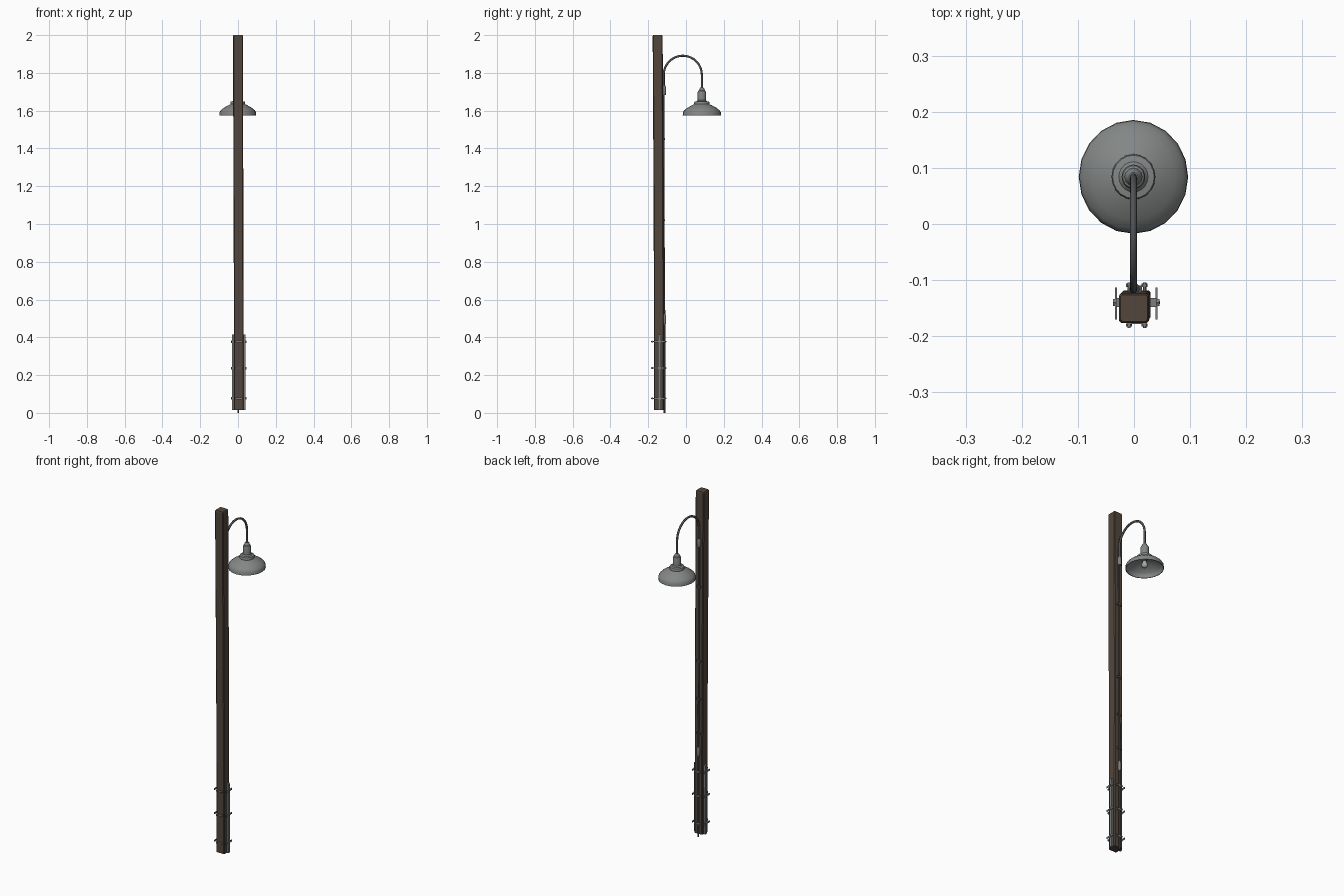
import bpy, bmesh, math
from mathutils import Vector

if "Cube" in bpy.data.objects:
    bpy.data.objects.remove(bpy.data.objects["Cube"])


def mat(name, rgb):
    m = bpy.data.materials.new(name)
    m.diffuse_color = (*rgb, 1)
    m.use_nodes = True
    m.node_tree.nodes["Principled BSDF"].inputs["Base Color"].default_value = m.diffuse_color
    return m


WOOD = mat("dark weathered wood", (0.085, 0.062, 0.046))
STEEL = mat("grey steel", (0.2, 0.21, 0.21))
DARK = mat("dark steel", (0.085, 0.085, 0.085))
SHADE = mat("grey enamel", (0.23, 0.24, 0.24))
GLASS = mat("bulb glass", (0.4, 0.4, 0.38))


def finish(name, bm, m, smooth=None):
    bmesh.ops.recalc_face_normals(bm, faces=bm.faces)
    me = bpy.data.meshes.new(name)
    bm.to_mesh(me)
    bm.free()
    me.materials.append(m)
    ob = bpy.data.objects.new(name, me)
    bpy.context.collection.objects.link(ob)
    if smooth:
        bpy.ops.object.select_all(action='DESELECT')
        bpy.context.view_layer.objects.active = ob
        ob.select_set(True)
        bpy.ops.object.shade_smooth_by_angle(angle=math.radians(smooth))
    return ob


def box(name, lo, hi, m):
    bm = bmesh.new()
    bmesh.ops.create_cube(bm, size=1)
    for v in bm.verts:
        v.co = Vector([(a + b) / 2 + c * (b - a) for a, b, c in zip(lo, hi, v.co)])
    return finish(name, bm, m)


def tube(name, pts, r, m, n=8):
    """Sweep a round section along a path lying in a plane."""
    bm = bmesh.new()
    pts = [Vector(p) for p in pts]
    rings = []
    for i, p in enumerate(pts):
        t = (pts[min(i + 1, len(pts) - 1)] - pts[max(i - 1, 0)]).normalized()
        u = Vector((0, 0, 1)) if abs(t.x) > 0.9 else Vector((1, 0, 0))
        w = t.cross(u).normalized()
        u = w.cross(t)
        rings.append([bm.verts.new(p + r * (math.cos(a) * u + math.sin(a) * w))
                      for a in (2 * math.pi * k / n for k in range(n))])
    for a, b in zip(rings, rings[1:]):
        for k in range(n):
            bm.faces.new((a[k], a[(k + 1) % n], b[(k + 1) % n], b[k]))
    bm.faces.new(rings[0])
    bm.faces.new(rings[-1])
    return finish(name, bm, m, 50)


def lathe(name, prof, centre, m, n=20, sy=1.0, smooth=35):
    bm = bmesh.new()
    rings = [[bm.verts.new((centre[0] + r * math.cos(2 * math.pi * k / n),
                            centre[1] + sy * r * math.sin(2 * math.pi * k / n), z))
              for k in range(n)] for r, z in prof]
    for a, b in zip(rings, rings[1:]):
        for k in range(n):
            bm.faces.new((a[k], a[(k + 1) % n], b[(k + 1) % n], b[k]))
    bmesh.ops.remove_doubles(bm, verts=bm.verts, dist=1e-5)
    return finish(name, bm, m, smooth)


# Wooden post: chamfered square section with a slight lean
bm = bmesh.new()
h, c = 0.0265, 0.004
section = [(h, -h + c), (h, h - c), (h - c, h), (-h + c, h),
           (-h, h - c), (-h, -h + c), (-h + c, -h), (h - c, -h)]
levels = [(0.004, -0.144, 0.015, 0.97), (0.004, -0.144, 0.5, 0.96),
          (0.002, -0.146, 1.2, 0.98), (0.0, -0.150, 1.994, 1.0), (0.0, -0.150, 2.0, 0.9)]
rings = [[bm.verts.new((cx + x * s, cy + y * s, z)) for x, y in section]
         for cx, cy, z, s in levels]
for a, b in zip(rings, rings[1:]):
    for k in range(8):
        bm.faces.new((a[k], a[(k + 1) % 8], b[(k + 1) % 8], b[k]))
bm.faces.new(rings[0])
bm.faces.new(rings[-1])
finish("post", bm, WOOD)

# Steel side bars at the foot
PX, PY = 0.004, -0.144
for s, side in ((-1, "left"), (1, "right")):
    xs = sorted((PX + s * 0.0255, PX + s * 0.036))
    box(side + "_foot_bar", (xs[0], PY - 0.004, 0.015), (xs[1], PY + 0.012, 0.415), STEEL)

# Three clamps: straps on four sides, rods and nuts
for i, z in enumerate((0.077, 0.237, 0.377)):
    for s in (-1, 1):
        tag = f"{i}_{'a' if s < 0 else 'b'}"
        x = PX + s * 0.036
        box("side_strap_" + tag, (x - 0.0015, -0.17, z - 0.005), (x + 0.0015, -0.113, z + 0.005), STEEL)
        y = PY + s * 0.033
        box("cross_strap_" + tag, (-0.012, y - 0.0015, z - 0.005), (0.022, y + 0.0015, z + 0.005), STEEL)
        xr = 0.005 + s * 0.014
        tube("long_rod_" + tag, [(xr, -0.185, z), (xr, -0.104, z)], 0.003, STEEL, 6)
        for ye in (-0.180, -0.109):
            tube("rod_nut_" + tag, [(xr, ye - 0.003, z), (xr, ye + 0.003, z)], 0.0055, STEEL, 6)
        tube("side_nut_" + tag, [(PX + s * 0.036, -0.14, z), (PX + s * 0.041, -0.14, z)], 0.007, STEEL, 6)
    tube(f"cross_rod_{i}", [(-0.036, -0.14, z), (0.046, -0.14, z)], 0.003, STEEL, 6)

# Gooseneck arm, straight up, half circle, straight down
LY, AX = 0.084, -0.001
R, CY, CZ = 0.101, -0.017, 1.79
path = [(AX, CY - R, 1.70)]
path += [(AX, CY - R * math.cos(math.pi * k / 16), CZ + R * math.sin(math.pi * k / 16)) for k in range(17)]
path += [(AX, LY, 1.70)]
tube("gooseneck_arm", path, 0.006, DARK, 10)

# Wall socket, conduit, switch box and clips on the back of the post
lathe("arm_socket", [(0.0, 1.683), (0.009, 1.683), (0.011, 1.69), (0.011, 1.722), (0.007, 1.732), (0, 1.732)],
      (AX, -0.116), STEEL, 12)
tube("conduit", [(0, -0.119, 1.69), (0, -0.118, 1.0), (0.001, -0.114, 0.5), (0.001, -0.114, 0.0)],
     0.0045, DARK)
lathe("conduit_coupling", [(0, 0.468), (0.006, 0.468), (0.009, 0.476), (0.009, 0.512), (0.006, 0.522), (0, 0.522)],
      (0.001, -0.114), STEEL, 12)
for i, z in enumerate((0.6, 0.8, 1.02, 1.45)):
    box(f"conduit_clip_{i}", (-0.012, -0.123, z - 0.005), (0.014, -0.1115, z + 0.005), DARK)

# Lamp shade, thin shell with an inner surface
prof = [(0.012, 1.708), (0.019, 1.704), (0.021, 1.698), (0.021, 1.656), (0.026, 1.65), (0.037, 1.648),
        (0.039, 1.644), (0.039, 1.634), (0.05, 1.629), (0.074, 1.615), (0.09, 1.602), (0.0965, 1.592),
        (0.0975, 1.574), (0.0945, 1.574), (0.0935, 1.59), (0.087, 1.599), (0.072, 1.611), (0.048, 1.625),
        (0.02, 1.632), (0.0, 1.632)]
lathe("lamp_shade", prof, (AX, LY), SHADE, 20, 1.04)
lathe("lamp_cap", [(0, 1.706), (0.016, 1.706), (0.013, 1.716), (0.008, 1.722), (0, 1.722)], (AX, LY), STEEL, 12)

# Bulb and its holder
lathe("bulb_holder", [(0, 1.633), (0.013, 1.633), (0.013, 1.618), (0, 1.618)], (AX, LY), STEEL, 12)
lathe("bulb", [(0.009, 1.62), (0.011, 1.61), (0.016, 1.6), (0.0165, 1.592), (0.012, 1.583), (0, 1.579)],
      (AX, LY), GLASS, 12, smooth=80)
